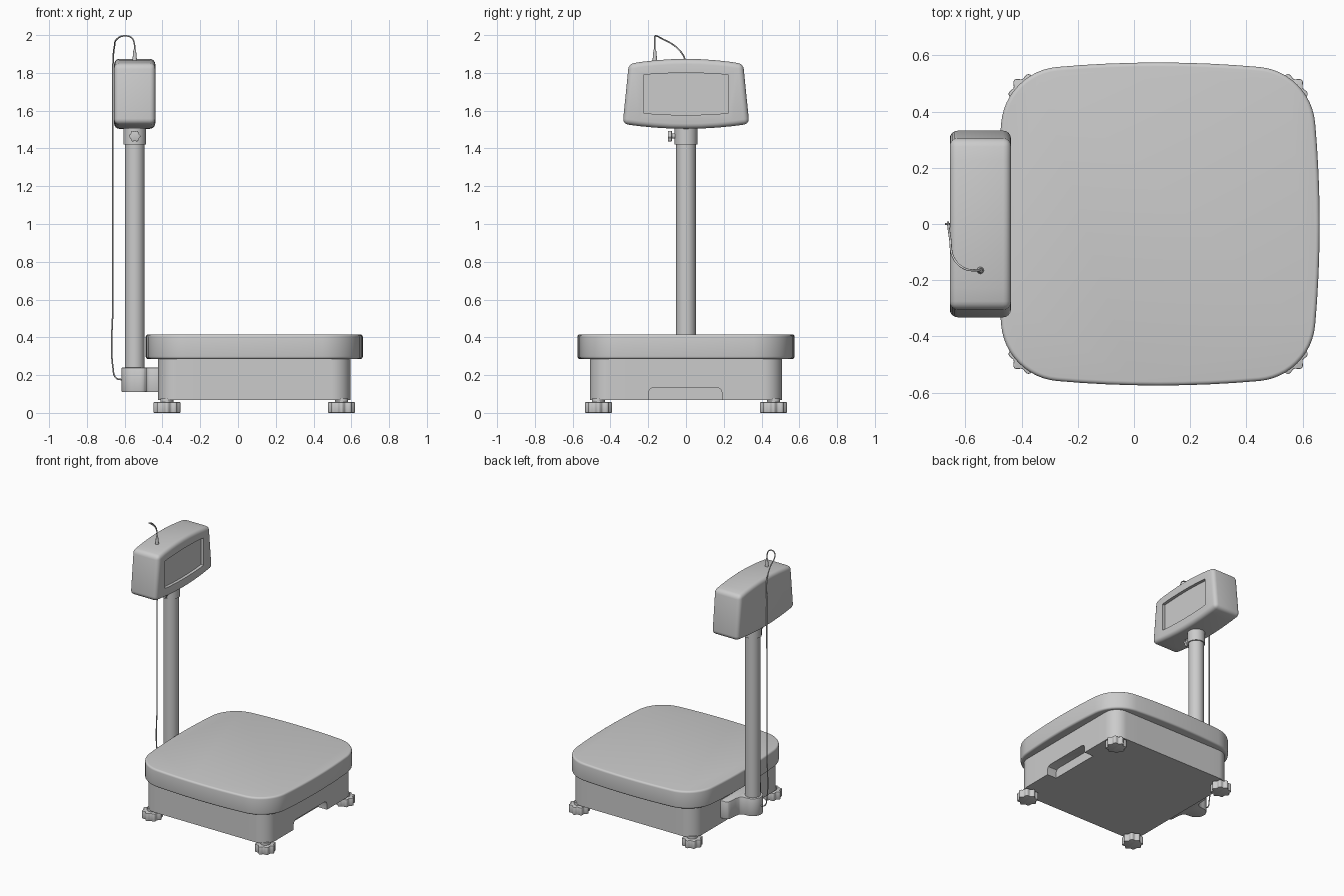
import bpy, bmesh
from math import sin, cos, pi, atan

if "Cube" in bpy.data.objects:
    bpy.data.objects.remove(bpy.data.objects["Cube"])

CX = 0.086      # centre of the platform
PX = -0.547     # axis of the column


def smooth(ob, angle=0.6):
    bpy.ops.object.select_all(action='DESELECT')
    ob.select_set(True)
    bpy.context.view_layer.objects.active = ob
    bpy.ops.object.shade_smooth_by_angle(angle=angle)


def apply_all(ob):
    bpy.context.view_layer.objects.active = ob
    for m in list(ob.modifiers):
        bpy.ops.object.modifier_apply(modifier=m.name)


def prism(name, pts, lo, hi, axis='z', bevel=0, seg=4):
    """Extrude a closed 2D profile along one axis, optionally rounding edges."""
    place = {'z': lambda a, b, t: (a, b, t),
             'x': lambda a, b, t: (t, a, b),
             'y': lambda a, b, t: (a, t, b)}[axis]
    bm = bmesh.new()
    ends = [[bm.verts.new(place(a, b, t)) for a, b in pts] for t in (lo, hi)]
    bm.faces.new(ends[0])
    bm.faces.new(ends[1])
    n = len(pts)
    for i in range(n):
        j = (i + 1) % n
        bm.faces.new((ends[0][i], ends[0][j], ends[1][j], ends[1][i]))
    bmesh.ops.recalc_face_normals(bm, faces=bm.faces[:])
    me = bpy.data.meshes.new(name)
    bm.to_mesh(me)
    bm.free()
    ob = bpy.data.objects.new(name, me)
    bpy.context.collection.objects.link(ob)
    if bevel:
        m = ob.modifiers.new('round', 'BEVEL')
        m.width, m.segments, m.angle_limit = bevel, seg, 0.6
        apply_all(ob)
    smooth(ob)
    return ob


def cut(ob, cutter):
    m = ob.modifiers.new('cut', 'BOOLEAN')
    m.operation, m.object, m.solver = 'DIFFERENCE', cutter, 'EXACT'
    apply_all(ob)
    bpy.data.objects.remove(cutter)
    smooth(ob)


def circle(x, y, r, n=40, lobes=0, amp=0):
    return [(x + (r + amp * cos(lobes * a)) * cos(a), y + (r + amp * cos(lobes * a)) * sin(a))
            for a in (2 * pi * i / n for i in range(n))]


def cushion(half, u, drop, n=8):
    """Square outline with bulging sides and round corners."""
    th = atan(2 * drop / u)
    r = (half - drop - u) / (cos(th) - sin(th))
    c = u - r * sin(th)
    side = [(half - drop * (t / u) ** 2, t) for t in (u * (2 * i / n - 1) for i in range(n + 1))]
    arc = [(c + r * cos(a), c + r * sin(a))
           for a in (th + (pi / 2 - 2 * th) * i / 12 for i in range(1, 12))]
    pts = []
    for k in range(4):
        s, co = round(sin(k * pi / 2)), round(cos(k * pi / 2))
        pts += [(CX + x * co - y * s, x * s + y * co) for x, y in side + arc]
    return pts


def arched(wt, wb, zt, zb, rise, n=8):
    """Trapezoid with a bowed top and bottom."""
    steps = [2 * i / n - 1 for i in range(n + 1)]
    bottom = [(wb * t, zb - rise * (1 - t * t)) for t in steps]
    top = [(-wt * t, zt + rise * (1 - t * t)) for t in steps]
    return bottom + top


# Weighing platform
prism('platform', cushion(0.575, 0.36, 0.016), 0.285, 0.416, bevel=0.014)

# Base with the recess on the right side
base = prism('base', cushion(0.509, 0.41, 0), 0.068, 0.29)
cut(base, prism('recess_cutter', [(-0.198, 0.0), (0.19, 0.0), (0.19, 0.11), (0.182, 0.127), (0.165, 0.135),
                                  (-0.173, 0.135), (-0.19, 0.127), (-0.198, 0.11)], 0.52, 0.65, 'x'))

# Lobed levelling feet
for sx, side in ((-1, 'left'), (1, 'right')):
    for sy, end in ((-1, 'front'), (1, 'back')):
        x, y = CX + 0.462 * sx, 0.463 * sy
        prism(f'foot_{end}_{side}', circle(x, y, 0.064, 64, 8, 0.007), 0, 0.057, bevel=0.003, seg=2)
        prism(f'foot_stem_{end}_{side}', circle(x, y, 0.035), 0.05, 0.075)

# Bracket joining column to base
half = [(-0.41, 0.2), (-0.465, 0.2), (-0.48, 0.19), (-0.487, 0.17), (-0.489, 0.12), (-0.498, 0.085), (-0.515, 0.072)]
arc = [(PX + 0.069 * cos(a), 0.069 * sin(a)) for a in (pi / 2 + pi * i / 18 for i in range(19))]
prism('bracket', half + arc + [(x, -y) for x, y in reversed(half)], 0.11, 0.24, bevel=0.004, seg=2)

# Column, collar and clamping knob
prism('column', circle(PX, 0, 0.052), 0.12, 1.5)
prism('collar', circle(PX, 0, 0.06), 1.42, 1.52)
prism('knob', circle(PX, 1.465, 0.028, 48, 6, 0.003), -0.096, -0.075, 'y', bevel=0.002, seg=2)
prism('knob_stem', circle(PX, 1.465, 0.013, 20), -0.08, -0.05, 'y')

# Display housing with sunken screen
housing = prism('display_housing', arched(0.303, 0.335, 1.848, 1.53, 0.026), -0.656, -0.438, 'x', bevel=0.028)
cut(housing, prism('screen_cutter', arched(0.225, 0.225, 1.79, 1.587, 0.01), -0.46, -0.4, 'x'))

# Cable plug: tapered sleeve
bpy.ops.mesh.primitive_cone_add(vertices=24, radius1=0.013, radius2=0.007, depth=0.065, location=(PX, -0.165, 1.89))
plug = bpy.context.object
plug.name = 'cable_plug'
smooth(plug)

# Cable from the bracket to the display
path = [(-0.6, 0, 0.175), (-0.645, 0, 0.185), (-0.662, 0, 0.24), (-0.662, 0, 0.6), (-0.662, 0, 1.2), (-0.662, 0, 1.7),
        (-0.661, -0.005, 1.87), (-0.655, -0.05, 1.935), (-0.64, -0.125, 1.98), (-0.6, -0.16, 1.996),
        (-0.563, -0.165, 1.985), (-0.548, -0.165, 1.95), (PX, -0.165, 1.91)]
cu = bpy.data.curves.new('cable', 'CURVE')
cu.dimensions = '3D'
cu.bevel_depth, cu.bevel_resolution, cu.use_fill_caps = 0.004, 2, True
sp = cu.splines.new('BEZIER')
sp.bezier_points.add(len(path) - 1)
for bp, co in zip(sp.bezier_points, path):
    bp.co = co
    bp.handle_left_type = bp.handle_right_type = 'AUTO'
cable = bpy.data.objects.new('cable', cu)
bpy.context.collection.objects.link(cable)
